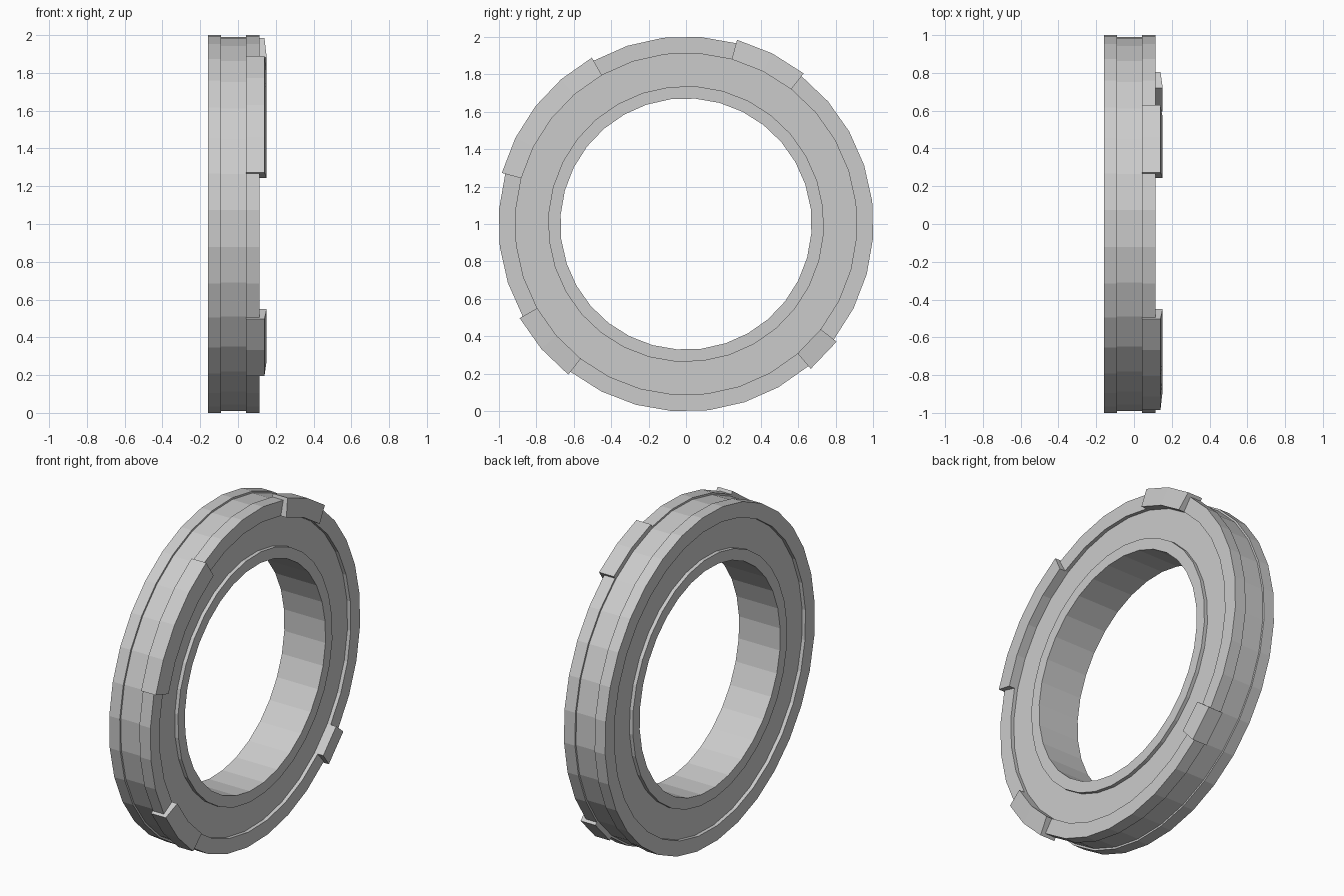
import bpy, bmesh
from math import sin, cos, radians

if "Cube" in bpy.data.objects:
    bpy.data.objects.remove(bpy.data.objects["Cube"])

SEG = 32
STEP = 360 / SEG
OFFSET = 7.0  # facets are turned slightly about the ring axis


def lathe(name, profile, first=0, count=SEG):
    """Sweep a closed (x, radius) profile around the x axis, whole or in part."""
    full = count == SEG
    bm = bmesh.new()
    rings = []
    for i in range(count if full else count + 1):
        a = radians(OFFSET + (first + i) * STEP)
        rings.append([bm.verts.new((x, r * cos(a), 1 + r * sin(a))) for x, r in profile])
    n = len(profile)
    for i in range(count):
        a, b = rings[i], rings[(i + 1) % len(rings)]
        for j in range(n):
            k = (j + 1) % n
            bm.faces.new((a[j], a[k], b[k], b[j]))
    if not full:
        bm.faces.new(rings[0])
        bm.faces.new(rings[-1])
    bmesh.ops.recalc_face_normals(bm, faces=bm.faces[:])
    mesh = bpy.data.meshes.new(name)
    bm.to_mesh(mesh)
    bm.free()
    ob = bpy.data.objects.new(name, mesh)
    bpy.context.collection.objects.link(ob)
    return ob


# Bearing ring: grooved rim, recessed face on each side, raised inner lip
lathe("bearing_ring", [
    (-0.16, 0.672), (-0.16, 0.738), (-0.138, 0.738), (-0.138, 0.914),
    (-0.16, 0.914), (-0.16, 1.003), (-0.09, 1.003), (-0.09, 0.992),
    (0.042, 0.992), (0.042, 1.003), (0.115, 1.003), (0.115, 0.914),
    (0.093, 0.914), (0.093, 0.738), (0.115, 0.738), (0.115, 0.672),
])

# Rim clips: L-shaped caps over the front outer edge (first facet, facet count)
clip = [(0.042, 0.995), (0.042, 1.022), (0.14, 1.022),
        (0.152, 0.914), (0.105, 0.914), (0.105, 0.995)]
for i, (first, count) in enumerate([(4, 2), (10, 4), (18, 2), (27, 1)]):
    lathe(f"rim_clip_{i + 1}", clip, first, count)
